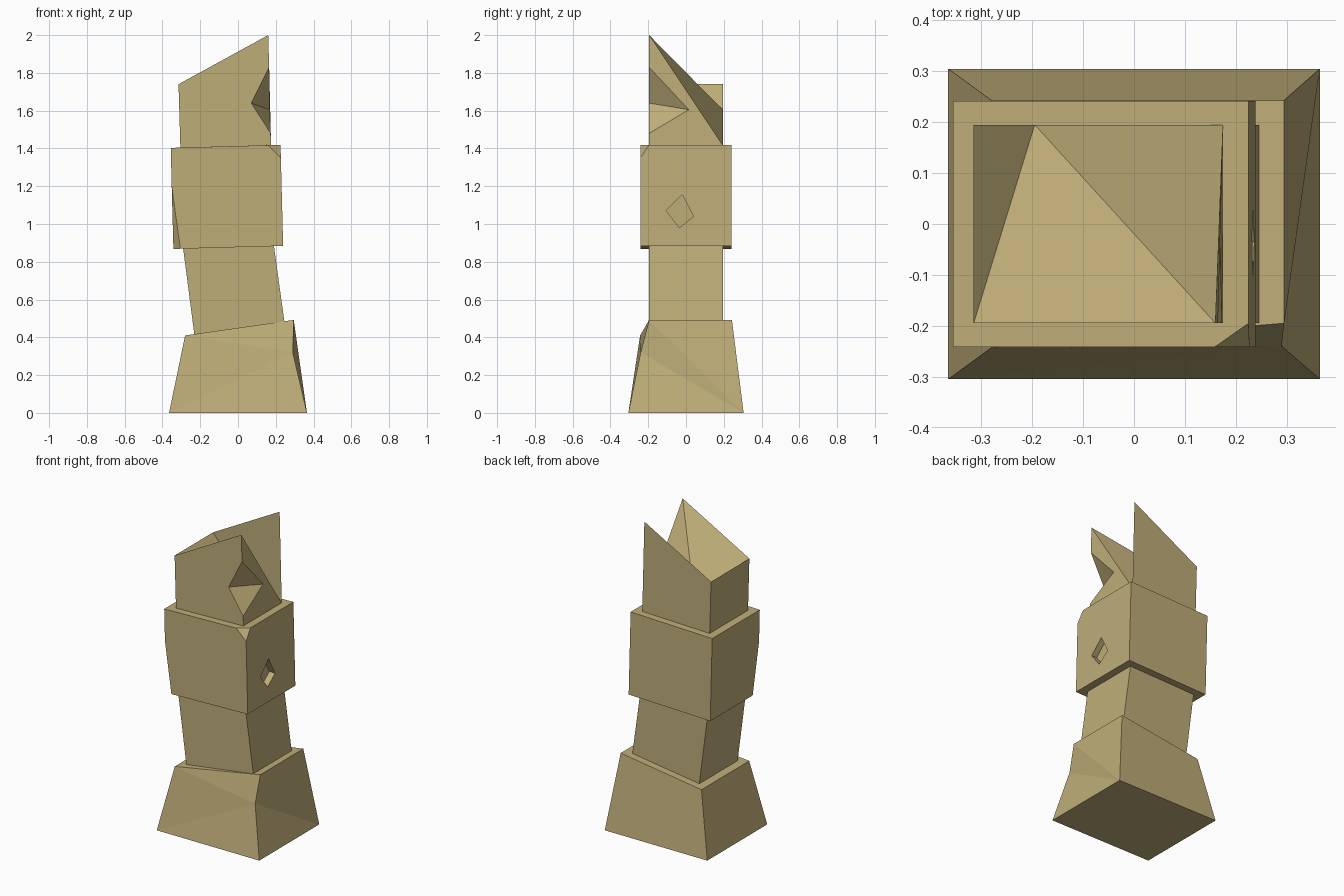
import bpy
import bmesh

cube = bpy.data.objects.get("Cube")
if cube:
    bpy.data.objects.remove(cube, do_unlink=True)

stone = bpy.data.materials.new("sandstone")
stone.use_nodes = True
colour = (0.52, 0.42, 0.19, 1)
stone.diffuse_color = colour
stone.node_tree.nodes["Principled BSDF"].inputs["Base Color"].default_value = colour


def build(name, points, faces):
    """Make a flat-shaded part from named corners; faces list corner names."""
    bm = bmesh.new()
    v = {key: bm.verts.new(co) for key, co in points.items()}
    for face in faces:
        bm.faces.new([v[key] for key in face.split()])
    bmesh.ops.recalc_face_normals(bm, faces=bm.faces)
    mesh = bpy.data.meshes.new(name)
    bm.to_mesh(mesh)
    bm.free()
    mesh.materials.append(stone)
    obj = bpy.data.objects.new(name, mesh)
    bpy.context.collection.objects.link(obj)
    return obj


def corners(outline, depths):
    """Corners named (f)ront/(b)ack (l)eft/(r)ight (0) low/(1) high."""
    pts = {}
    for key, (x, z) in zip(("l0", "r0", "r1", "l1"), outline):
        y = depths[int(key[1])]
        pts["f" + key] = (x, -y, z)
        pts["b" + key] = (x, y, z)
    return pts


BOTTOM = "fl0 bl0 br0 fr0"
BACK = "bl0 bl1 br1 br0"
LEFT = "fl0 fl1 bl1 bl0"
RIGHT = "fr0 br0 br1 fr1"
FRONT = "fl0 fr0 fr1 fl1"
TOP = "fl1 fr1 br1 bl1"

# Tapered base with a broken front corner
p = corners([(-.365, 0), (.365, 0), (.295, .492), (-.28, .41)], (.305, .243))
p["fr1"] = (.295, -.195, .492)
p["chip"] = (.29, -.24, .32)
build("base", p, [BOTTOM, BACK, LEFT, TOP,
                  "fl0 chip fl1", "fl0 fr0 chip", "fl1 chip fr1",
                  "chip fr0 br0", "chip br0 fr1", "fr1 br0 br1"])

# Leaning lower shaft
p = corners([(-.224, .36), (.253, .43), (.188, .9), (-.293, .89)], (.195, .195))
build("lower_shaft", p, [BOTTOM, BACK, LEFT, RIGHT, FRONT, TOP])

# Wide middle block with two chipped corners
p = corners([(-.342, .868), (.239, .884), (.225, 1.419), (-.356, 1.403)], (.242, .242))
del p["fl0"], p["fr1"]
p.update({"a": (-.351, -.242, 1.2), "b": (-.305, -.242, .869), "c": (-.342, -.19, .868),
          "d": (.158, -.242, 1.417), "e": (.227, -.242, 1.35), "f": (.225, -.195, 1.419)})
block = build("middle_block", p, ["b c bl0 br0 fr0", BACK, "c a fl1 bl1 bl0",
                                  "fr0 br0 br1 f e", "b fr0 e d fl1 a",
                                  "fl1 d f br1 bl1", "a b c", "d e f"])

# Diamond-shaped socket cut into the side
diamond = [(-.02, 1.155), (.04, 1.04), (-.035, .98), (-.105, 1.07)]
p = {}
for i, (y, z) in enumerate(diamond):
    p[f"i{i}"] = (.195, y, z)
    p[f"o{i}"] = (.3, y, z)
sides = [f"i{i} o{i} o{(i + 1) % 4} i{(i + 1) % 4}" for i in range(4)]
cutter = build("socket_cutter", p, sides + ["i0 i1 i2 i3", "o0 o1 o2 o3"])
cutter.hide_render = True
mod = block.modifiers.new("socket", "BOOLEAN")
mod.object = cutter
mod.operation = "DIFFERENCE"
mod.solver = "EXACT"
bpy.context.view_layer.objects.active = block
bpy.ops.object.modifier_apply(modifier=mod.name)
bpy.data.objects.remove(cutter, do_unlink=True)

# Broken top: sloping crown, deep break against the back wall, notched edge
p = corners([(-.305, 1.4), (.175, 1.415), (.16, 2.0), (-.315, 1.74)], (.195, .195))
p.update({"dip": (-.195, .195, 1.605),
          "n1": (.165, -.195, 1.83), "n2": (.173, -.195, 1.48),
          "nf": (.07, -.195, 1.64), "nr": (.168, .015, 1.605)})
build("broken_top", p, [BOTTOM, BACK, LEFT,
                        "fl0 fr0 n2 nf n1 fr1 fl1", "fr0 br0 fr1 n1 nr n2",
                        "n1 nf nr", "n2 nr nf",
                        "fl1 dip bl1", "fl1 fr1 dip", "fr1 br0 dip"])
